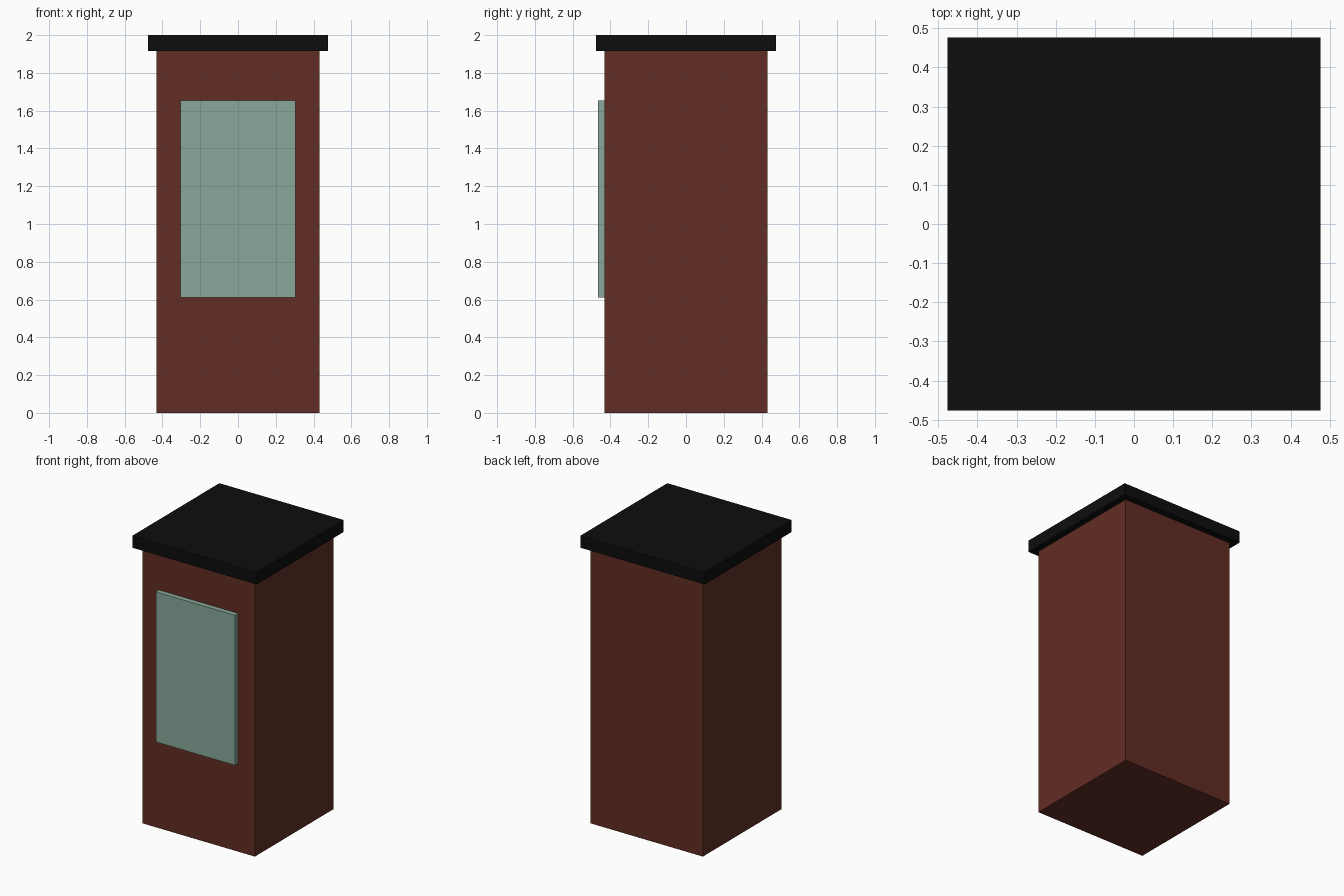
import bpy

cube = bpy.data.objects.get("Cube")
if cube:
    bpy.data.objects.remove(cube, do_unlink=True)


def make_material(name, color):
    mat = bpy.data.materials.new(name)
    mat.use_nodes = True
    mat.diffuse_color = (*color, 1)
    bsdf = next(n for n in mat.node_tree.nodes if n.type == 'BSDF_PRINCIPLED')
    bsdf.inputs["Base Color"].default_value = (*color, 1)
    return mat


def box(name, low, high, mat):
    """Flat-shaded box between two opposite corners."""
    bpy.ops.mesh.primitive_cube_add(size=1)
    obj = bpy.context.object
    obj.name = name
    for v in obj.data.vertices:
        v.co = [(v.co[i] + 0.5) * (high[i] - low[i]) + low[i] for i in range(3)]
    obj.data.materials.append(mat)
    return obj


brick_red = make_material("brick red", (0.122, 0.026, 0.018))
black = make_material("black", (0.004, 0.004, 0.004))
pale_green = make_material("pale green", (0.246, 0.392, 0.328))

BODY = 0.432      # half width of the body
ROOF = 0.477      # half width of the overhanging cap
ROOF_Z = 1.917    # underside of the cap

# Square body
box("body", (-BODY, -BODY, 0), (BODY, BODY, ROOF_Z), brick_red)
# Flat overhanging cap
box("roof_cap", (-ROOF, -ROOF, ROOF_Z), (ROOF, ROOF, 2), black)
# Raised panel on the front
box("front_panel", (-0.304, -0.467, 0.612), (0.304, -BODY, 1.653), pale_green)
